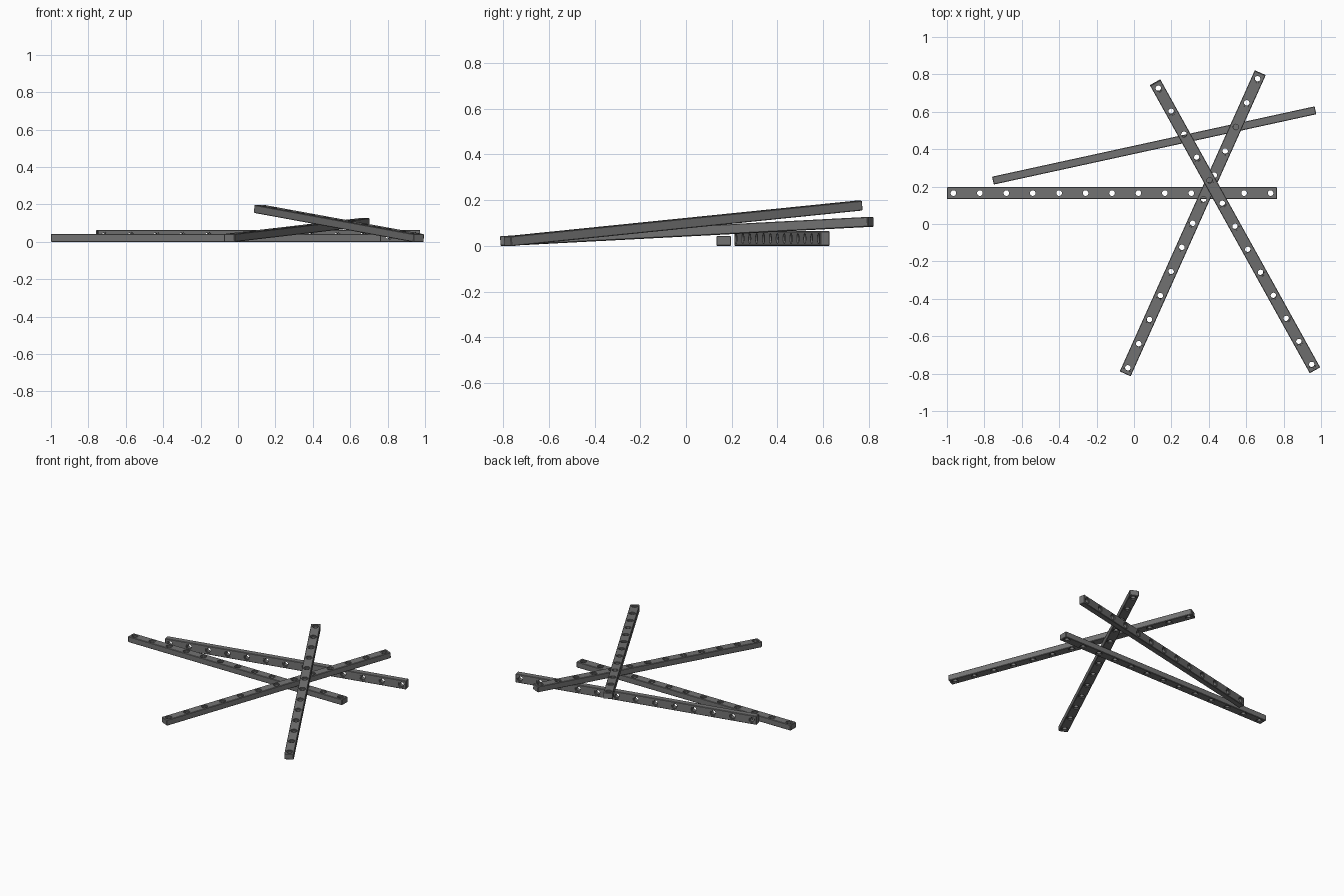
import bpy, bmesh, math
from mathutils import Matrix, Vector

if "Cube" in bpy.data.objects:
    bpy.data.objects.remove(bpy.data.objects["Cube"])

LENGTH, WIDTH, THICK = 1.765, 0.064, 0.043
HOLES, PITCH = 13, 0.1413

grey = bpy.data.materials.new("dark grey")
grey.diffuse_color = (0.17, 0.17, 0.17, 1)
grey.use_nodes = True
grey.node_tree.nodes["Principled BSDF"].inputs["Base Color"].default_value = grey.diffuse_color


def add_object(name, mesh):
    ob = bpy.data.objects.new(name, mesh)
    bpy.context.collection.objects.link(ob)
    return ob


# Solid bar with a fine chamfer along its edges
bm = bmesh.new()
bmesh.ops.create_cube(bm, size=1, matrix=Matrix.Diagonal((LENGTH, WIDTH, THICK, 1)))
bmesh.ops.bevel(bm, geom=bm.edges[:], offset=0.003, segments=1, affect='EDGES')
bar_mesh = bpy.data.meshes.new("bar")
bm.to_mesh(bar_mesh)
bm.free()
bar_mesh.materials.append(grey)
bar = add_object("bar_blank", bar_mesh)

# Row of stepped cutters: a through hole, wider at both faces
h = THICK / 2
profile = [(0.015, -h + 0.007), (0.015, h - 0.007), (0.022, h - 0.007), (0.022, h + 0.01)]
profile = [(0.022, -h - 0.01), (0.022, -h + 0.007)] + profile
SIDES = 24
bm = bmesh.new()
for i in range(HOLES):
    cx = (i - (HOLES - 1) / 2) * PITCH
    rings = []
    for r, z in profile:
        rings.append([bm.verts.new((cx + r * math.cos(a), r * math.sin(a), z))
                      for a in (2 * math.pi * k / SIDES for k in range(SIDES))])
    for lo, hi in zip(rings, rings[1:]):
        for k in range(SIDES):
            n = (k + 1) % SIDES
            bm.faces.new((lo[k], lo[n], hi[n], hi[k]))
    bm.faces.new(rings[0][::-1])
    bm.faces.new(rings[-1])
cut_mesh = bpy.data.meshes.new("hole_cutter")
bm.to_mesh(cut_mesh)
bm.free()
cut_mesh.materials.append(grey)
cutter = add_object("hole_cutter", cut_mesh)
cutter.hide_render = True

mod = bar.modifiers.new("holes", 'BOOLEAN')
mod.operation, mod.solver, mod.object = 'DIFFERENCE', 'EXACT', cutter
deps = bpy.context.evaluated_depsgraph_get()
beam_mesh = bpy.data.meshes.new_from_object(bar.evaluated_get(deps))
beam_mesh.name = "perforated_beam"
for p in beam_mesh.polygons:
    p.use_smooth = True
beam_mesh.set_sharp_from_angle(angle=math.radians(30))
bpy.data.objects.remove(bar)
bpy.data.objects.remove(cutter)


# Place beams by centre, direction and roll about their own length
def place(name, centre, direction, roll=0):
    x = Vector(direction).normalized()
    y = Vector((0, 0, 1)).cross(x).normalized()
    z = x.cross(y)
    rot = Matrix((x, y, z)).transposed().to_4x4()
    ob = add_object(name, beam_mesh)
    ob.matrix_world = Matrix.Translation(centre) @ rot @ Matrix.Rotation(roll, 4, 'X')


place("flat_beam", (-0.1175, 0.165, h), (1, 0, 0))
place("edge_beam", (0.108, 0.42, WIDTH / 2), (1.72, 0.375, 0), math.pi / 2)
place("lower_leaning_beam", (0.314, 0.004, 0.063), (0.693, 1.545, 0.081))
place("upper_leaning_beam", (0.54, -0.012, 0.098), (-0.82, 1.477, 0.15))
